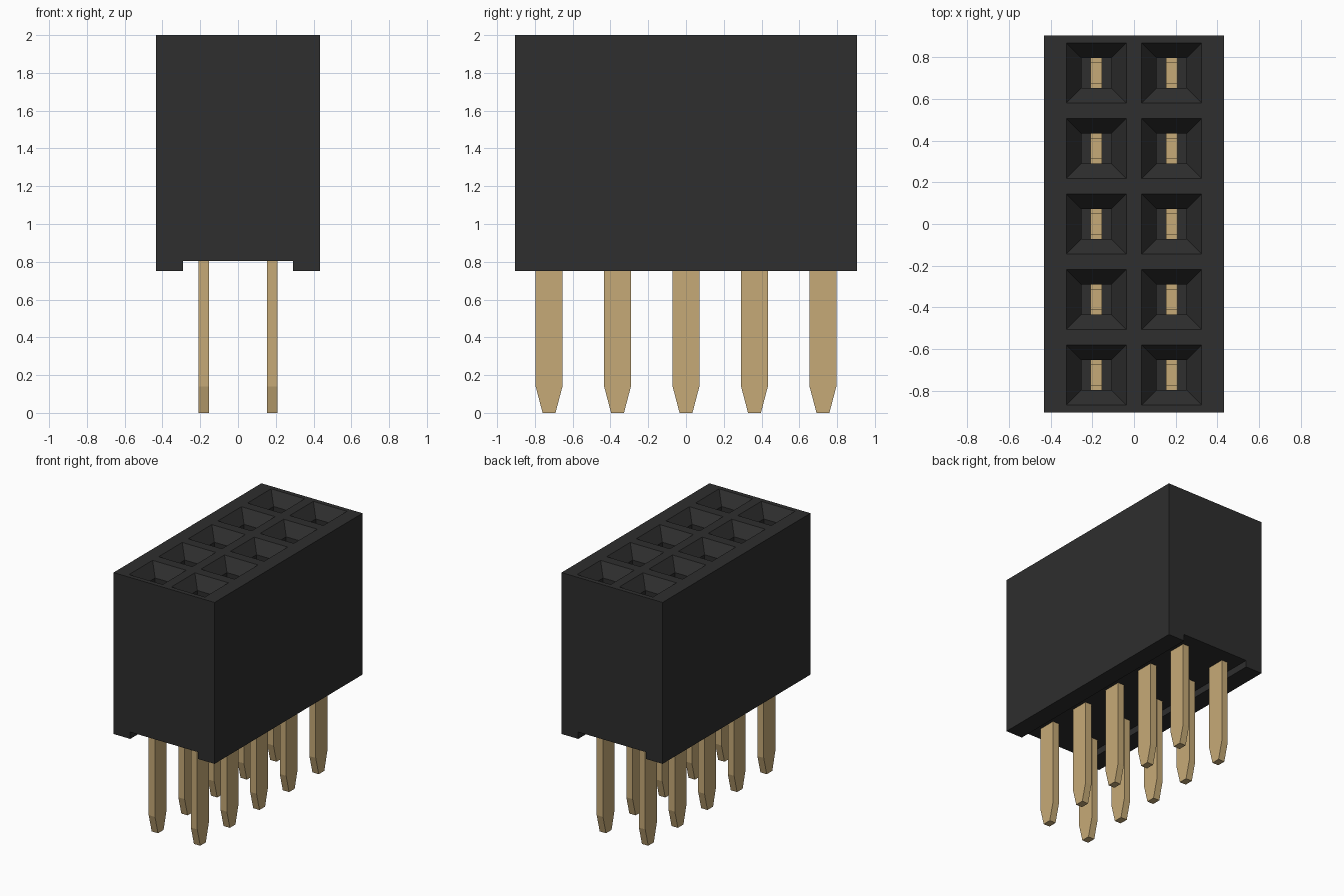
import bpy
import bmesh

cube = bpy.data.objects.get("Cube")
if cube:
    bpy.data.objects.remove(cube, do_unlink=True)

HALF_X, HALF_Y = 0.433, 0.905
BASE_Z, TOP_Z = 0.75, 2.0
PITCH = 0.3625
ROW_X = 0.181
SITES = [(x, i * PITCH) for x in (-ROW_X, ROW_X) for i in range(-2, 3)]


def material(name, srgb):
    rgb = [((c / 255 + 0.055) / 1.055) ** 2.4 for c in srgb]
    mat = bpy.data.materials.new(name)
    mat.use_nodes = True
    mat.diffuse_color = (*rgb, 1)
    bsdf = next(n for n in mat.node_tree.nodes if n.type == 'BSDF_PRINCIPLED')
    bsdf.inputs["Base Color"].default_value = (*rgb, 1)
    bsdf.inputs["Roughness"].default_value = 0.6
    return mat


def make_object(name, bm, mat):
    bmesh.ops.recalc_face_normals(bm, faces=bm.faces)
    mesh = bpy.data.meshes.new(name)
    bm.to_mesh(mesh)
    bm.free()
    mesh.materials.append(mat)
    obj = bpy.data.objects.new(name, mesh)
    bpy.context.collection.objects.link(obj)
    return obj


def prism(bm, outline, axis, start, end):
    """Extrude a 2D outline along 'x' (outline is y, z) or 'y' (outline is x, z)."""
    def point(a, z, t):
        return (t, a, z) if axis == 'x' else (a, t, z)
    face = bm.faces.new([bm.verts.new(point(a, z, start)) for a, z in outline])
    out = bmesh.ops.extrude_face_region(bm, geom=[face])
    for v in out["geom"]:
        if isinstance(v, bmesh.types.BMVert):
            v.co["xy".index(axis)] = end


def socket(bm, x, y):
    """Square shaft with a funnel mouth, as stacked square rings."""
    rings = []
    for z, h in ((1.0, 0.072), (1.91, 0.072), (TOP_Z, 0.144), (2.05, 0.144)):
        rings.append([bm.verts.new((x + sx * h, y + sy * h, z))
                      for sx, sy in ((-1, -1), (1, -1), (1, 1), (-1, 1))])
    for lo, hi in zip(rings, rings[1:]):
        for i in range(4):
            j = (i + 1) % 4
            bm.faces.new((lo[i], lo[j], hi[j], hi[i]))
    bm.faces.new(rings[0])
    bm.faces.new(rings[-1])


black = material("black plastic", (46, 46, 46))
gold = material("gold metal", (198, 170, 119))

# Housing: block with a shallow channel along its underside
bm = bmesh.new()
prism(bm, [(-HALF_X, BASE_Z), (-0.29, BASE_Z), (-0.29, 0.803), (0.29, 0.803),
           (0.29, BASE_Z), (HALF_X, BASE_Z), (HALF_X, TOP_Z), (-HALF_X, TOP_Z)],
      'y', -HALF_Y, HALF_Y)
housing = make_object("housing", bm, black)

# Sockets cut into the top
bm = bmesh.new()
for x, y in SITES:
    socket(bm, x, y)
cutter = make_object("socket_cutter", bm, black)
cutter.hide_render = True
cut = housing.modifiers.new("sockets", 'BOOLEAN')
cut.operation = 'DIFFERENCE'
cut.solver = 'EXACT'
cut.object = cutter
graph = bpy.context.evaluated_depsgraph_get()
housing_mesh = bpy.data.meshes.new_from_object(housing.evaluated_get(graph))
housing.modifiers.clear()
housing.data = housing_mesh
bpy.data.objects.remove(cutter, do_unlink=True)

# Pins: flat blades with tapered tips and a forked contact inside the socket
half = [(0.034, 0.0), (0.071, 0.14), (0.071, 1.7), (0.048, 1.7), (0.048, 1.15)]
blade = half + [(-a, z) for a, z in reversed(half)]
for n, (x, y) in enumerate(SITES, 1):
    bm = bmesh.new()
    prism(bm, [(y + a, z) for a, z in blade], 'x', x - 0.027, x + 0.027)
    make_object(f"pin_{n}", bm, gold)
